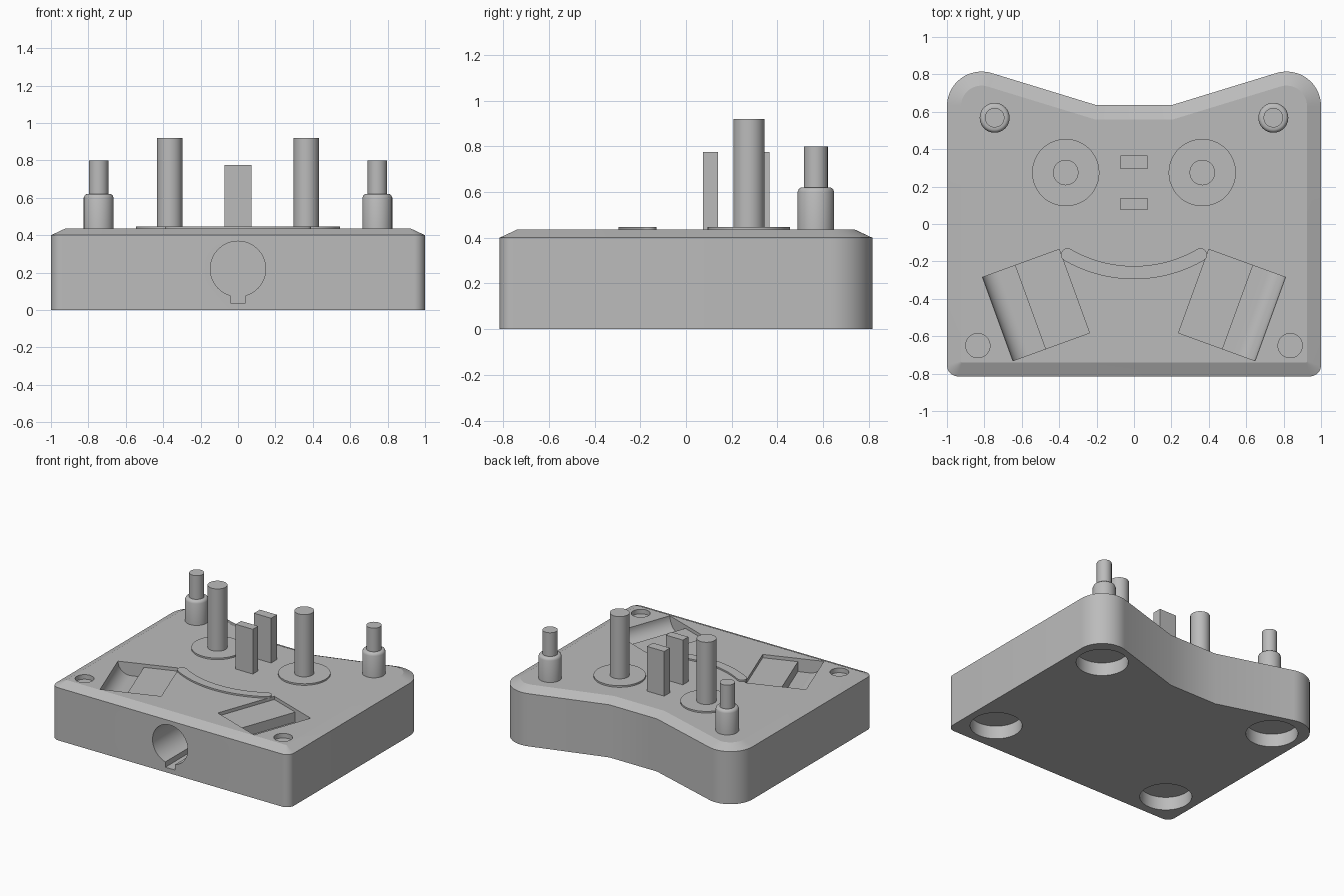
import bpy, bmesh
from math import sin, cos, radians, pi, atan2
from mathutils import Matrix, Vector

old = bpy.data.objects.get("Cube")
if old:
    bpy.data.objects.remove(old, do_unlink=True)

grey = bpy.data.materials.new("plain grey")
grey.use_nodes = True
grey.diffuse_color = (0.5, 0.5, 0.5, 1)
grey.node_tree.nodes["Principled BSDF"].inputs["Base Color"].default_value = (0.5, 0.5, 0.5, 1)

DECK, RAISED = 0.435, 0.447


def loft(name, rings, matrix=None):
    """Closed solid through equal-length rings of points."""
    bm = bmesh.new()
    loops = [[bm.verts.new(p) for p in ring] for ring in rings]
    for a, b in zip(loops, loops[1:]):
        for i in range(len(a)):
            j = (i + 1) % len(a)
            bm.faces.new((a[i], a[j], b[j], b[i]))
    bm.faces.new(loops[0])
    bm.faces.new(loops[-1])
    if matrix:
        bm.transform(matrix)
    bmesh.ops.recalc_face_normals(bm, faces=bm.faces)
    mesh = bpy.data.meshes.new(name)
    bm.to_mesh(mesh)
    bm.free()
    mesh.materials.append(grey)
    obj = bpy.data.objects.new(name, mesh)
    bpy.context.collection.objects.link(obj)
    return obj


def turned(name, profile, matrix, sides=48):
    """Stack of circles given as (radius, height) pairs."""
    rings = [[(r * cos(2 * pi * i / sides), r * sin(2 * pi * i / sides), z)
              for i in range(sides)] for r, z in profile]
    return loft(name, rings, matrix)


def slab(name, outline, z0, z1, matrix=None):
    return loft(name, [[(x, y, z) for x, y in outline] for z in (z0, z1)], matrix)


def box(name, x0, x1, y0, y1, z0, z1):
    return slab(name, [(x0, y0), (x1, y0), (x1, y1), (x0, y1)], z0, z1)


def arc(cx, cy, r, a0, a1, n):
    angles = [radians(a0 + (a1 - a0) * i / n) for i in range(n + 1)]
    return [(cx + r * cos(a), cy + r * sin(a)) for a in angles]


def smooth(obj, angle=30):
    bpy.ops.object.select_all(action='DESELECT')
    obj.select_set(True)
    bpy.context.view_layer.objects.active = obj
    bpy.ops.object.shade_smooth_by_angle(angle=radians(angle))


def at(x, y, z=0):
    return Matrix.Translation((x, y, z))


# Base block: notched back, rounded corners, sloped upper rim
def base_outline(d):
    r = max(0.06 - d, 0.006)
    half = arc(1 - d - r, -0.815 + d + r, r, -90, 0, 8)
    half += arc(0.815, 0.63, 0.185 - d, 0, 107, 16)
    half.append((0.2 + 0.148 * d, 0.635 - d))
    return half + [(-x, y) for x, y in reversed(half)]


levels = [(0, 0), (0, 0.4), (0.075, DECK)]
base = loft("base", [[(x, y, z) for x, y in base_outline(d)] for d, z in levels])

# Cutters for the recesses
cutters = []
for s in (-1, 1):
    # magnet wells underneath and shallow dimples on the deck
    for y in (-0.57, 0.57):
        cutters.append(turned("well_cutter", [(0.18, -0.1), (0.18, 0.1)], at(s * 0.765, y)))
    cutters.append(turned("dimple_cutter", [(0.065, 0.4), (0.065, 0.6)], at(s * 0.835, -0.65)))

    # slanted pocket: shallow inner shelf and a deep outer trough with a curved wall
    profile = [(0, 0.1), (0, 0)] + arc(0.1, 0, 0.1, 187, 270, 10)
    profile += [(0.185, -0.1), (0.185, -0.025), (0.436, -0.025), (0.436, 0.1)]
    u = Vector((-s * cos(radians(20)), sin(radians(20)), 0))
    v = Vector((-s * sin(radians(20)), -cos(radians(20)), 0))
    corner = Vector((s * 0.81, -0.285, DECK))
    rings = [[corner + u * a + v * t + Vector((0, 0, b)) for a, b in profile] for t in (0, 0.475)]
    cutters.append(loft("pocket_cutter", rings))

# Round socket with a key slot in the front
cutters.append(turned("socket_cutter", [(0.148, -0.1), (0.148, 0.5)],
                      at(0, -0.815, 0.22) @ Matrix.Rotation(-pi / 2, 4, 'X')))
cutters.append(box("key_slot_cutter", -0.04, 0.04, -0.9, -0.315, 0.037, 0.15))

for cutter in cutters:
    mod = base.modifiers.new(cutter.name, 'BOOLEAN')
    mod.operation = 'DIFFERENCE'
    mod.solver = 'EXACT'
    mod.object = cutter
    bpy.context.view_layer.objects.active = base
    bpy.ops.object.modifier_apply(modifier=mod.name)
    bpy.data.objects.remove(cutter, do_unlink=True)
smooth(base, 20)

for s, side in ((1, "left"), (-1, "right")):
    # Eye disc with its tall post
    spot = at(s * 0.365, 0.275)
    smooth(turned(side + "_eye_disc", [(0.18, 0.42), (0.18, RAISED)], spot))
    smooth(turned(side + "_eye_post", [(0.068, 0.42), (0.068, 0.92)], spot))
    # Stepped corner peg
    peg = [(0.08, 0.42), (0.08, 0.6), (0.075, 0.613), (0.065, 0.62), (0.052, 0.62), (0.052, 0.8)]
    smooth(turned(side + "_corner_peg", peg, at(s * 0.745, 0.568)), 50)

# Pair of flat posts in the middle
box("rear_nose_post", -0.072, 0.072, 0.295, 0.365, 0.42, 0.775)
box("front_nose_post", -0.072, 0.072, 0.075, 0.14, 0.42, 0.775)

# Raised curved strip with round ends
R, cy, w = 0.711, 0.451, 0.035
span = 30
strip = arc(0, cy, R + w, 270 - span, 270 + span, 32)
for sign, inner in ((1, True), (-1, False)):
    a = radians(270 + sign * span)
    ex, ey = R * cos(a), cy + R * sin(a)
    start = 270 + span if sign == 1 else 90 - span
    cap = arc(ex, ey, w, start, start + 180, 10)
    strip += cap[1:-1]
    if inner:
        strip += arc(0, cy, R - w, 270 + span, 270 - span, 32)
smooth(slab("curved_strip", strip, 0.42, RAISED))
